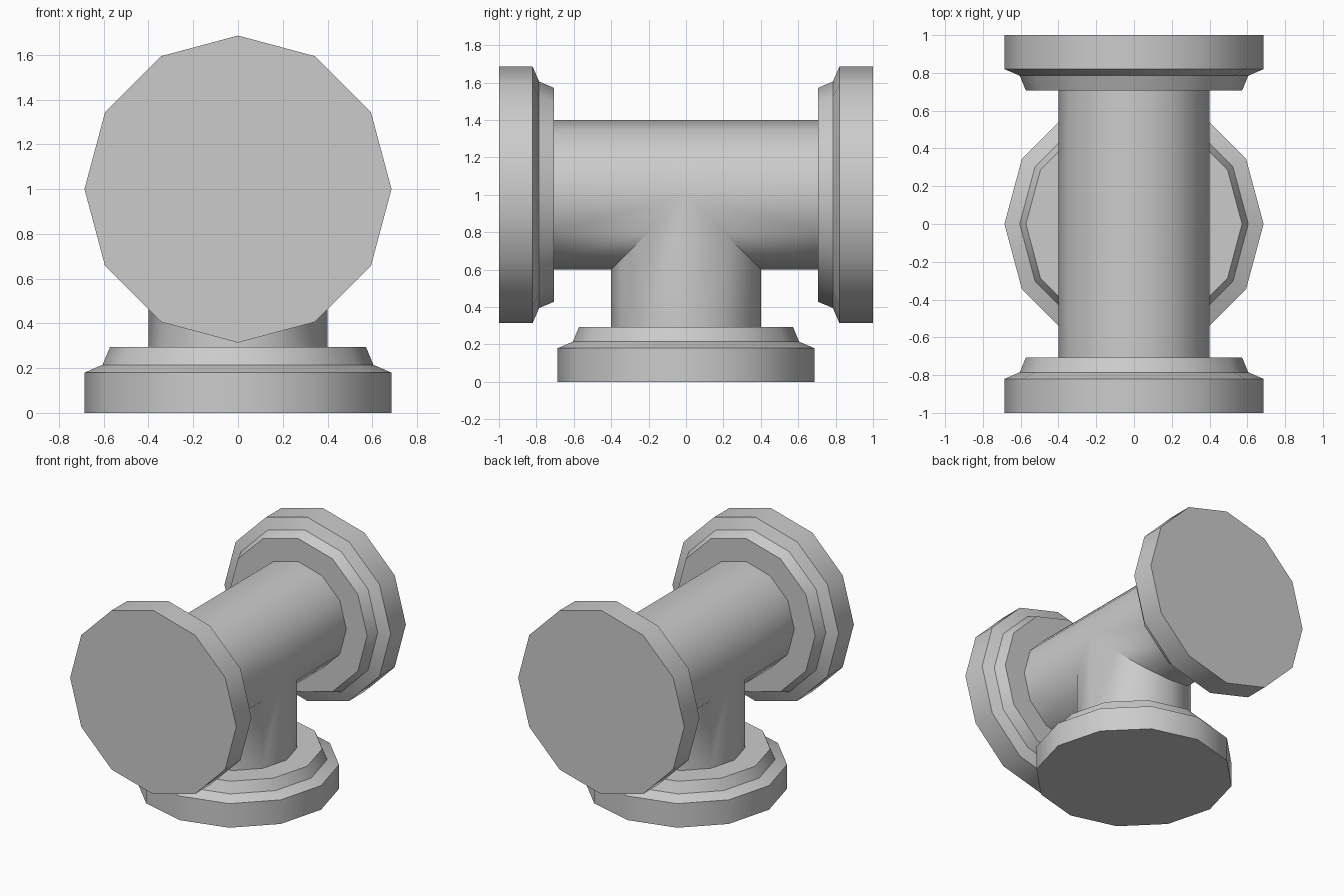
import bpy, bmesh, math

if "Cube" in bpy.data.objects:
    bpy.data.objects.remove(bpy.data.objects["Cube"])

SIDES = 12
PIPE_R = 0.40
# flange profile: (radius, distance from tee centre)
FLANGE = [(0.686, 1.0), (0.686, 0.82), (0.605, 0.785), (0.572, 0.706), (PIPE_R, 0.706)]

# arm directions: map local (x, y, distance along arm) to world
ARMS = {
    "front": lambda x, y, t: (x, -t, 1 + y),
    "back": lambda x, y, t: (x, t, 1 + y),
    "bottom": lambda x, y, t: (x, y, 1 - t),
}


def ring(bm, place, r, dist):
    verts = []
    for i in range(SIDES):
        a = 2 * math.pi * i / SIDES
        x, y = r * math.cos(a), r * math.sin(a)
        verts.append(bm.verts.new(place(x, y, dist(y))))
    return verts


def bridge(bm, a, b):
    for i in range(SIDES):
        j = (i + 1) % SIDES
        bm.faces.new((a[i], a[j], b[j], b[i]))


def finish(bm, name):
    bmesh.ops.remove_doubles(bm, verts=bm.verts, dist=0.0005)
    bmesh.ops.recalc_face_normals(bm, faces=bm.faces)
    mesh = bpy.data.meshes.new(name)
    bm.to_mesh(mesh)
    bm.free()
    obj = bpy.data.objects.new(name, mesh)
    bpy.context.collection.objects.link(obj)
    bpy.ops.object.select_all(action='DESELECT')
    obj.select_set(True)
    bpy.context.view_layer.objects.active = obj
    bpy.ops.object.shade_smooth_by_angle(angle=math.radians(35))


# stepped end flanges, closed on the outer face
for name, place in ARMS.items():
    bm = bmesh.new()
    rings = [ring(bm, place, r, lambda y, t=t: t) for r, t in FLANGE]
    bm.faces.new(rings[0])
    for a, b in zip(rings, rings[1:]):
        bridge(bm, a, b)
    # orient the open shell by its closed cap before the hole is filled by the pipe
    finish(bm, name + "_flange")

# three pipe arms mitred together at the centre
bm = bmesh.new()
for name, place in ARMS.items():
    mitre = abs if name == "bottom" else (lambda y: max(0.0, -y))
    outer = ring(bm, place, PIPE_R, lambda y: 0.706)
    bridge(bm, outer, ring(bm, place, PIPE_R, mitre))
finish(bm, "tee_pipe")
